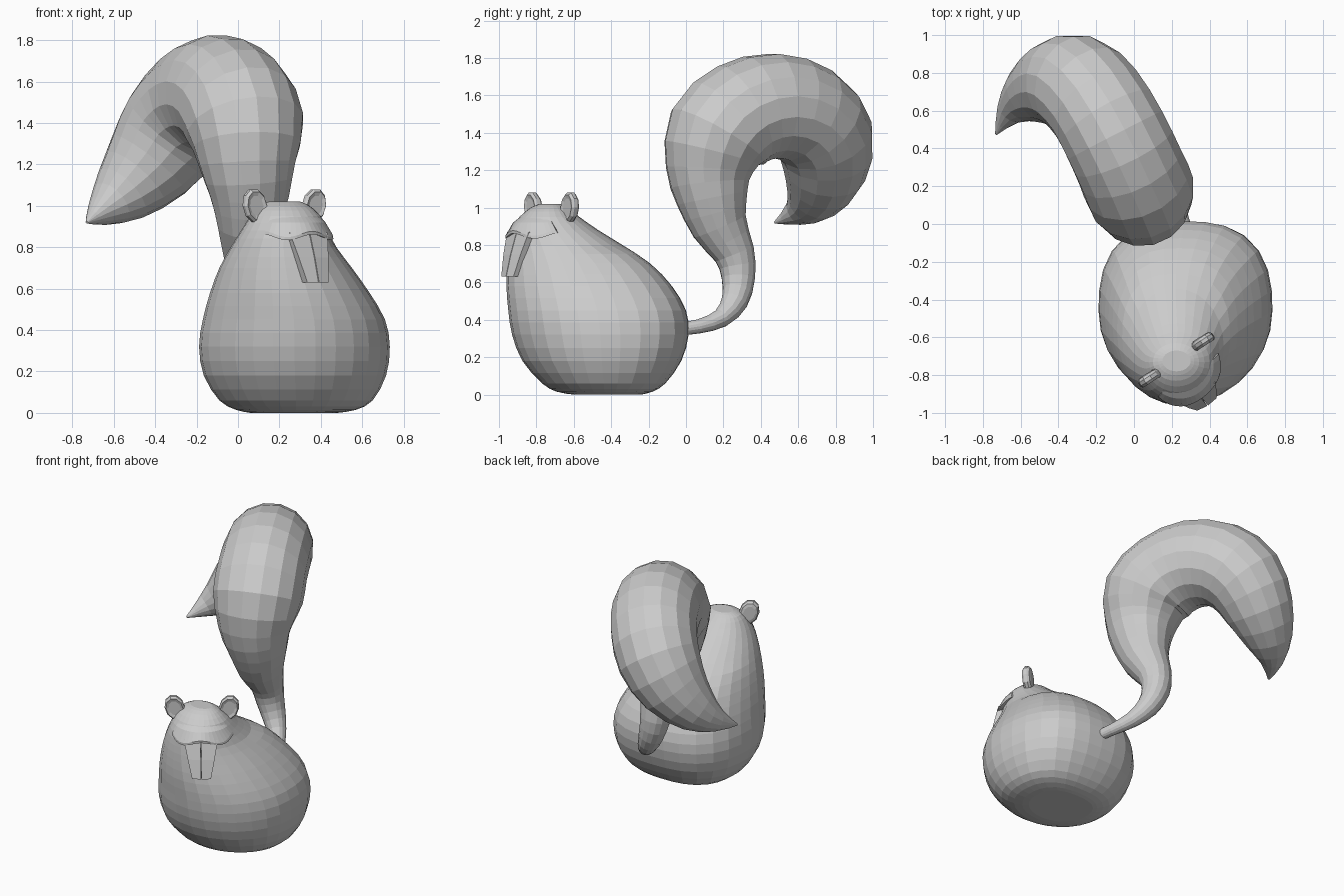
import bpy, bmesh, math
from mathutils import Vector

if "Cube" in bpy.data.objects:
    bpy.data.objects.remove(bpy.data.objects["Cube"])

FRONT = Vector((0.54, -0.84, 0)).normalized()   # way the head faces
SIDE = Vector((-FRONT.y, FRONT.x, 0))           # across the head
UP = Vector((0, 0, 1))


def make(name, bm):
    bmesh.ops.recalc_face_normals(bm, faces=bm.faces[:])
    me = bpy.data.meshes.new(name)
    bm.to_mesh(me)
    bm.free()
    ob = bpy.data.objects.new(name, me)
    bpy.context.collection.objects.link(ob)
    return ob


def loft(name, rings):
    bm = bmesh.new()
    vs = [[bm.verts.new(p) for p in r] for r in rings]
    n = len(rings[0])
    for a, b in zip(vs, vs[1:]):
        for i in range(n):
            j = (i + 1) % n
            bm.faces.new((a[i], a[j], b[j], b[i]))
    bm.faces.new(vs[0])
    bm.faces.new(vs[-1])
    return make(name, bm)


def refine(rows):
    """Add a smooth in-between row between each pair of rows."""
    out = []
    for i in range(len(rows) - 1):
        a, b = rows[i], rows[i + 1]
        p, q = rows[max(i - 1, 0)], rows[min(i + 2, len(rows) - 1)]
        out += [a, tuple((9 * (u + v) - s - t) / 16 for u, v, s, t in zip(a, b, p, q))]
    return out + [rows[-1]]


# Body outline: height, x min, x max, y min, y max
BODY = [
    (0.00, 0.06, 0.48, -0.60, -0.24), (0.015, -0.01, 0.57, -0.69, -0.18),
    (0.06, -0.09, 0.65, -0.77, -0.11), (0.18, -0.165, 0.715, -0.875, -0.025),
    (0.32, -0.188, 0.733, -0.93, 0.014), (0.45, -0.17, 0.71, -0.95, 0.0),
    (0.58, -0.135, 0.635, -0.96, -0.075), (0.70, -0.09, 0.55, -0.955, -0.19),
    (0.80, -0.035, 0.475, -0.945, -0.34), (0.88, 0.015, 0.435, -0.93, -0.47),
    (0.95, 0.06, 0.40, -0.89, -0.57), (1.0, 0.10, 0.345, -0.83, -0.63),
    (1.02, 0.15, 0.30, -0.78, -0.67)]
BODY = refine(BODY)


def body_point(z, ang, off=0.0):
    for a, b in zip(BODY, BODY[1:]):
        if a[0] <= z <= b[0]:
            k = (z - a[0]) / (b[0] - a[0])
            _, x0, x1, y0, y1 = [p + (q - p) * k for p, q in zip(a, b)]
            break
    c, s = math.cos(ang), math.sin(ang)
    n = 2.6 if s > 0 and z < 0.8 else 2.0        # squarer rump
    fit = (abs(c) ** n + abs(s) ** n) ** (-1 / n)
    return Vector(((x0 + x1) / 2 + ((x1 - x0) / 2 + off) * c * fit,
                   (y0 + y1) / 2 + ((y1 - y0) / 2 + off) * s * fit, z))


loft("body", [[body_point(r[0], math.tau * i / 28) for i in range(28)] for r in BODY])

# Tail: centre x, y, z and radius, thin stalk then bushy hook
TAIL = [
    (0.275, -0.04, 0.35, 0.034), (0.24, 0.07, 0.365, 0.038), (0.175, 0.19, 0.41, 0.051),
    (0.105, 0.26, 0.50, 0.072), (0.055, 0.28, 0.62, 0.09), (0.04, 0.26, 0.75, 0.11),
    (0.05, 0.18, 0.90, 0.152), (0.055, 0.14, 1.05, 0.193), (0.045, 0.125, 1.20, 0.235),
    (0.035, 0.17, 1.38, 0.288), (-0.02, 0.30, 1.50, 0.287), (-0.10, 0.47, 1.543, 0.284),
    (-0.20, 0.64, 1.495, 0.277), (-0.31, 0.74, 1.37, 0.267), (-0.43, 0.74, 1.20, 0.226),
    (-0.56, 0.68, 1.06, 0.155), (-0.66, 0.59, 0.975, 0.075), (-0.73, 0.475, 0.92, 0.006)]
TAIL = refine(TAIL)
pts = [Vector(t[:3]) for t in TAIL]
rings, axis = [], Vector((1, 0, 0))
for i, p in enumerate(pts):
    tan = (pts[min(i + 1, len(pts) - 1)] - pts[max(i - 1, 0)]).normalized()
    axis = (axis - tan * axis.dot(tan)).normalized()
    other = tan.cross(axis)
    rings.append([p + TAIL[i][3] * (axis * math.cos(math.tau * k / 16)
                  + other * math.sin(math.tau * k / 16)) for k in range(16)])
loft("tail", rings)

# Upper lip: a thin wavy flap wrapped on the face
STEPS = 18
facing = math.atan2(FRONT.y, FRONT.x)
strips = []
for i in range(STEPS + 1):
    s = -1 + 2 * i / STEPS
    ang = facing + math.radians(58) * s
    bulge = 0.03 * (1 - s * s) + 0.006
    low = 0.848 + 0.014 * math.cos(math.tau * s)
    strips.append([body_point(low + 0.012, ang, -0.04), body_point(low, ang, bulge * 0.9),
                   body_point(low + 0.015, ang, bulge), body_point(0.92, ang, bulge * 0.5),
                   body_point(0.975, ang, -0.01)])
loft("upper_lip", strips)

# Front teeth: a tapering pair
for name, s in (("tooth_left", -1), ("tooth_right", 1)):
    def quad(centre, w, t):
        return [centre + SIDE * s * a - FRONT * b
                for a, b in ((0.002, 0), (w, 0.008), (w, t), (0.002, t))]
    loft(name, [quad(Vector((0.345, -0.905, 0.87)), 0.108, 0.09),
                quad(Vector((0.37, -0.937, 0.75)), 0.085, 0.075),
                quad(Vector((0.39, -0.962, 0.63)), 0.06, 0.06)])

# Ears: rounded discs with a shallow dished front
for name, pos, s in (("ear_left", (0.08, -0.815, 1.0), -1), ("ear_right", (0.365, -0.62, 1.0), 1)):
    tilt = (UP + SIDE * s * 0.12).normalized()
    prof = [(-0.027, 0.6), (-0.022, 0.85), (-0.008, 1.0), (0.012, 1.0),
            (0.026, 0.85), (0.02, 0.6)]
    loft(name, [[Vector(pos) + FRONT * d + SIDE * 0.064 * k * math.cos(math.tau * i / 10)
                 + tilt * 0.084 * k * math.sin(math.tau * i / 10) for i in range(10)]
                for d, k in prof])
